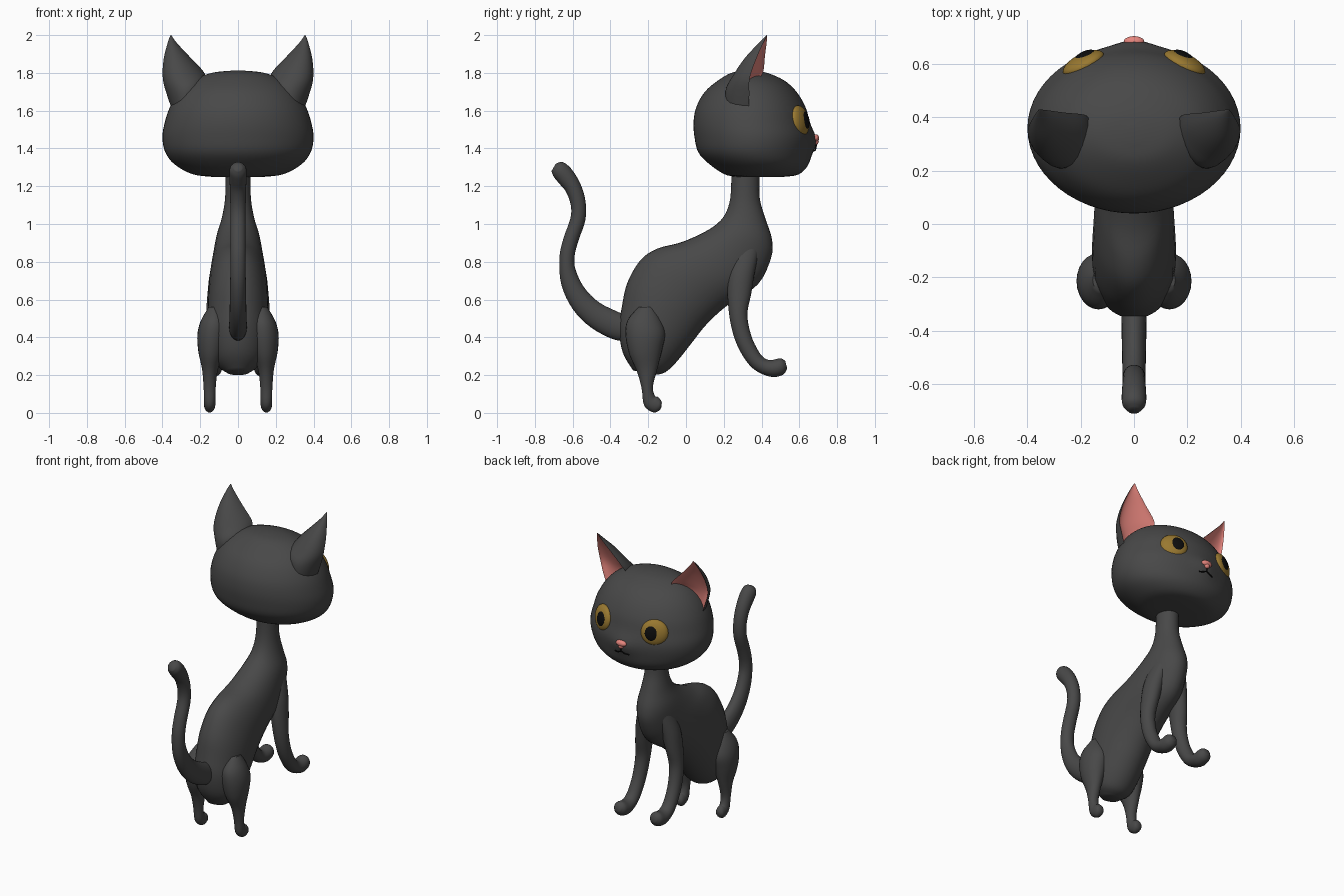
import bpy, bmesh, math
from mathutils import Vector, Matrix


def material(name, r, g, b):
    m = bpy.data.materials.new(name)
    m.diffuse_color = (r, g, b, 1)
    return m


FUR = material("fur", .065, .065, .065)
PINK = material("pink", .80, .24, .21)
GOLD = material("gold", .32, .19, .03)
BLACK = material("black", .004, .004, .004)


def spline(stations, sub=4):
    """Catmull-Rom interpolation of equal-length tuples."""
    out, n = [], len(stations)
    for i in range(n - 1):
        p0, p1, p2, p3 = (stations[max(0, min(n - 1, i + j))] for j in (-1, 0, 1, 2))
        for k in range(sub):
            t = k / sub
            out.append([.5 * (2 * b + (c - a) * t + (2 * a - 5 * b + 4 * c - d) * t * t
                              + (3 * b - a - 3 * c + d) * t ** 3)
                        for a, b, c, d in zip(p0, p1, p2, p3)])
    out.append(list(stations[-1]))
    return out


def skin(name, rings, mats=(FUR,), second_from=None):
    """Bridge closed rings, fan the ends, shade smooth."""
    bm = bmesh.new()
    rows = [[bm.verts.new(p) for p in r] for r in rings]
    n = len(rings[0])
    for a, b in zip(rows, rows[1:]):
        for k in range(n):
            f = bm.faces.new((a[k], a[(k + 1) % n], b[(k + 1) % n], b[k]))
            if second_from is not None and k >= second_from:
                f.material_index = 1
    for row in (rows[0], rows[-1]):
        c = bm.verts.new(sum((v.co for v in row), Vector()) / n)
        for k in range(n):
            bm.faces.new((row[k], row[(k + 1) % n], c))
    bmesh.ops.recalc_face_normals(bm, faces=bm.faces)
    me = bpy.data.meshes.new(name)
    bm.to_mesh(me)
    bm.free()
    for m in mats:
        me.materials.append(m)
    me.shade_smooth()
    me.set_sharp_from_angle(angle=math.radians(50))
    ob = bpy.data.objects.new(name, me)
    bpy.context.collection.objects.link(ob)
    return ob


def limb(name, stations, side=1, n=24):
    """Stations: rear edge (y, z), front edge (y, z), half width, x centre."""
    rings = []
    for ya, za, yb, zb, hw, x in spline(stations):
        mid = Vector((side * x, (ya + yb) / 2, (za + zb) / 2))
        half = Vector((0, (yb - ya) / 2, (zb - za) / 2))
        rings.append([mid + half * math.cos(a) + Vector((hw * math.sin(a), 0, 0))
                      for a in (2 * math.pi * k / n for k in range(n))])
    return skin(name, rings)


def ball(name, matrix, radii, mat):
    bm = bmesh.new()
    bmesh.ops.create_uvsphere(bm, u_segments=28, v_segments=16, radius=1,
                              matrix=matrix @ Matrix.Diagonal((*radii, 1)))
    me = bpy.data.meshes.new(name)
    bm.to_mesh(me)
    bm.free()
    me.materials.append(mat)
    me.shade_smooth()
    ob = bpy.data.objects.new(name, me)
    bpy.context.collection.objects.link(ob)


# Torso and neck
limb("body", [
    (.24, 1.29, .39, 1.29, .065, 0), (.235, 1.14, .39, 1.14, .068, 0),
    (.20, 1.04, .42, 1.03, .085, 0), (.12, .97, .455, .92, .112, 0),
    (-.02, .905, .45, .82, .128, 0), (-.15, .87, .38, .68, .143, 0),
    (-.24, .81, .22, .57, .153, 0), (-.31, .69, .11, .47, .158, 0),
    (-.34, .56, .03, .37, .155, 0), (-.355, .45, -.05, .27, .145, 0),
    (-.335, .32, -.11, .215, .115, 0), (-.28, .225, -.17, .2, .055, 0)], n=32)

# Head, with a soft muzzle pushed out of the front
head = limb("head", [
    (.26, 1.25, .52, 1.25, .14, 0), (.20, 1.265, .595, 1.262, .24, 0),
    (.12, 1.32, .645, 1.31, .335, 0), (.065, 1.38, .665, 1.38, .385, 0),
    (.045, 1.46, .673, 1.46, .40, 0), (.04, 1.54, .655, 1.54, .387, 0),
    (.055, 1.62, .632, 1.62, .36, 0), (.10, 1.70, .585, 1.70, .31, 0),
    (.17, 1.76, .52, 1.76, .24, 0), (.24, 1.80, .43, 1.80, .14, 0),
    (.31, 1.812, .36, 1.812, .03, 0)], n=56)
for v in head.data.vertices:
    if v.co.y > .4:
        v.co.y += .018 * math.exp(-(v.co.x / .07) ** 2 - ((v.co.z - 1.435) / .06) ** 2)

# Tail
limb("tail", [
    (-.28, .39, -.28, .50, .045, 0), (-.37, .385, -.35, .53, .047, 0),
    (-.50, .45, -.46, .585, .045, 0), (-.60, .55, -.54, .665, .043, 0),
    (-.66, .68, -.585, .76, .041, 0), (-.67, .82, -.59, .83, .041, 0),
    (-.65, .92, -.57, .91, .041, 0), (-.612, 1.03, -.533, 1.02, .041, 0),
    (-.61, 1.10, -.532, 1.12, .041, 0), (-.635, 1.17, -.56, 1.215, .043, 0),
    (-.672, 1.215, -.61, 1.295, .046, 0), (-.70, 1.25, -.655, 1.328, .043, 0),
    (-.712, 1.28, -.69, 1.318, .022, 0)])

for s, side in ((-1, "left"), (1, "right")):
    # Legs
    limb(side + "_front_leg", [
        (.25, .87, .39, .87, .045, .065), (.225, .75, .365, .75, .055, .092),
        (.22, .62, .345, .63, .05, .112), (.235, .48, .325, .52, .045, .125),
        (.27, .36, .345, .41, .042, .13), (.33, .26, .385, .325, .042, .132),
        (.39, .212, .42, .287, .044, .133), (.46, .19, .455, .28, .048, .133),
        (.515, .203, .50, .289, .043, .133), (.536, .235, .525, .275, .022, .133)], s)
    limb(side + "_hind_leg", [
        (-.25, .56, -.17, .56, .03, .125), (-.31, .49, -.13, .49, .068, .128),
        (-.32, .41, -.11, .42, .08, .135), (-.30, .31, -.125, .34, .068, .142),
        (-.26, .22, -.15, .24, .042, .148), (-.235, .13, -.175, .14, .032, .15),
        (-.222, .04, -.165, .09, .03, .15), (-.175, .003, -.15, .085, .03, .15),
        (-.142, .012, -.135, .07, .026, .15), (-.13, .03, -.128, .055, .012, .15)], s)

    # Ears: outer rim, inner rim, depth; rounded back and hollow pink front
    rings, n = [], 12
    for e in spline([
            (.34, .33, 1.58, .19, .40, 1.68, .15), (.375, .335, 1.68, .17, .39, 1.76, .15),
            (.398, .337, 1.77, .185, .41, 1.81, .12), (.394, .37, 1.87, .26, .418, 1.89, .08),
            (.372, .41, 1.96, .325, .427, 1.96, .03), (.357, .43, 2.0, .353, .43, 2.0, .002)]):
        o, i, d = Vector(e[:3]), Vector(e[3:6]), e[6]
        ring = []
        for k in range(2 * n):
            a = math.pi * k / n
            deep = d * math.sin(a) if k <= n else -.35 * d * math.sin(a)
            p = (o + i) / 2 + (i - o) / 2 * math.cos(a) + Vector((-.1, -1, 0)) * deep
            ring.append(Vector((s * p.x, p.y, p.z)))
        rings.append(ring)
    skin(side + "_ear", rings, (FUR, PINK), n)

    # Eyes and pupils
    frame = (Matrix.Translation((s * .19, .602, 1.545))
             @ Matrix.Rotation(-s * math.radians(27), 4, 'Z')
             @ Matrix.Rotation(math.radians(9), 4, 'X'))
    ball(side + "_eye", frame, (.085, .036, .083), GOLD)
    ball(side + "_pupil", frame @ Matrix.Translation((-s * .014, .022, 0)),
         (.045, .018, .05), BLACK)

# Nose
ball("nose", Matrix.Translation((0, .686, 1.455)), (.038, .019, .02), PINK)
ball("nose_tip", Matrix.Translation((0, .688, 1.438)), (.018, .015, .018), PINK)

# Mouth line
cu = bpy.data.curves.new("mouth", 'CURVE')
cu.dimensions = '3D'
cu.bevel_depth = .004
for s in (-1, 1):
    sp = cu.splines.new('POLY')
    sp.points.add(3)
    for p, co in zip(sp.points, ((0, .691, 1.43), (0, .687, 1.402),
                                 (s * .025, .683, 1.39), (s * .052, .676, 1.387))):
        p.co = (*co, 1)
cu.materials.append(BLACK)
bpy.context.collection.objects.link(bpy.data.objects.new("mouth", cu))
